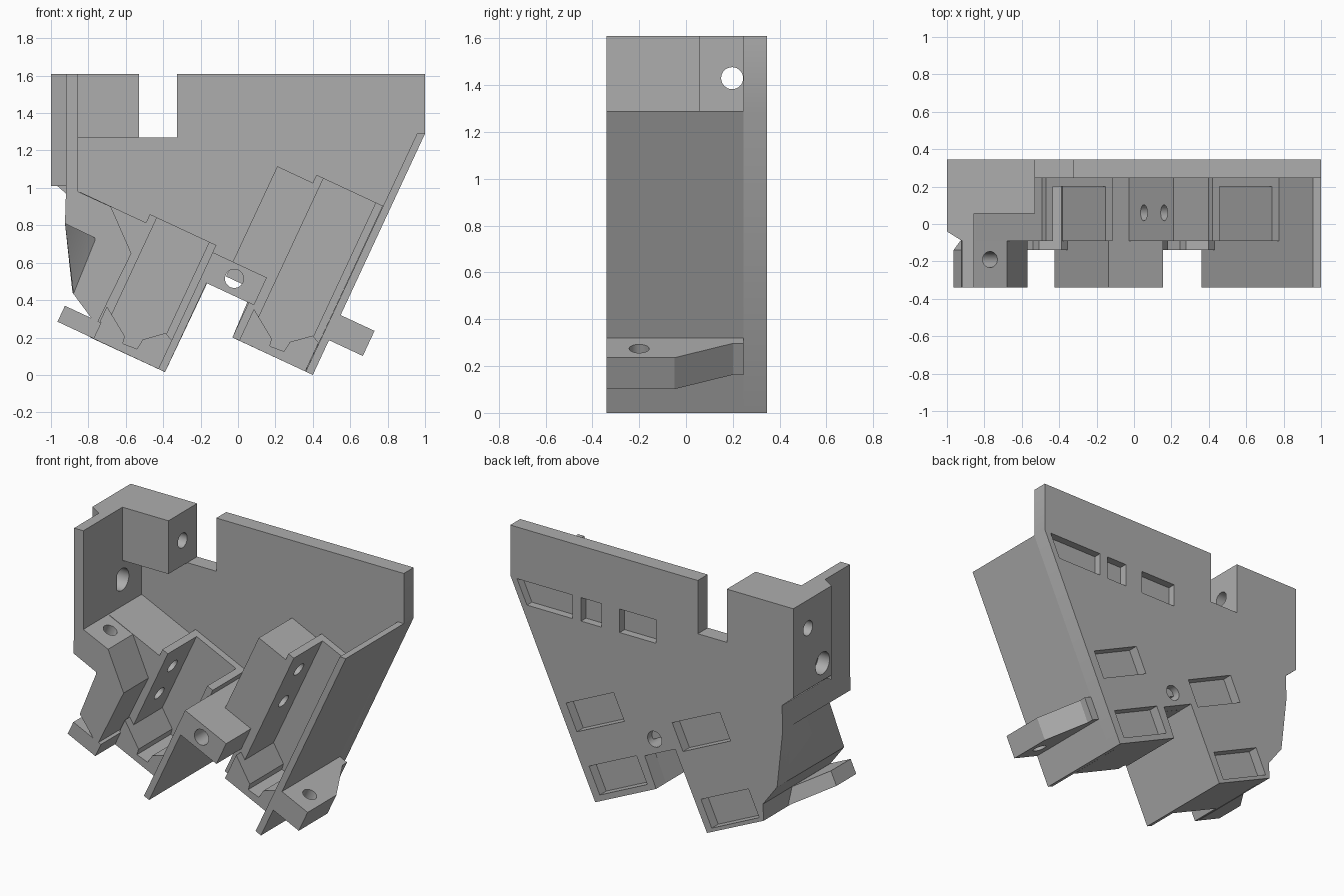
import bpy, bmesh, math

cube = bpy.data.objects.get("Cube")
if cube:
    bpy.data.objects.remove(cube, do_unlink=True)

grey = bpy.data.materials.new("plain grey")
grey.use_nodes = True
colour = (0.42, 0.42, 0.42, 1)
grey.diffuse_color = colour
grey.node_tree.nodes["Principled BSDF"].inputs["Base Color"].default_value = colour

C, S = math.cos(math.radians(25)), math.sin(math.radians(25))
BACK, PLATE, RIM, FRONT = 0.345, 0.245, -0.09, -0.34


def tilt(u, y, v):
    return (C * u + S * v, y, C * v - S * u)


# Extrusion frames: (profile a, profile b, depth) -> point
def flat(a, b, d):
    return (a, d, b)


def slanted(a, b, d):
    return tilt(a, d, b)


def along_u(a, b, d):
    return tilt(d, b, a)


def along_v(a, b, d):
    return tilt(a, b, d)


def along_x(a, b, d):
    return (d, a, b)


def along_z(a, b, d):
    return (a, b, d)


def prism(name, pts, d0, d1, frame=flat, end=None):
    bm = bmesh.new()
    lo = [bm.verts.new(frame(a, b, d0)) for a, b in pts]
    hi = [bm.verts.new(frame(a, b, d1)) for a, b in (end or pts)]
    bm.faces.new(lo)
    bm.faces.new(hi[::-1])
    n = len(pts)
    for i in range(n):
        j = (i + 1) % n
        bm.faces.new((lo[i], hi[i], hi[j], lo[j]))
    bmesh.ops.recalc_face_normals(bm, faces=bm.faces)
    me = bpy.data.meshes.new(name)
    bm.to_mesh(me)
    bm.free()
    me.materials.append(grey)
    ob = bpy.data.objects.new(name, me)
    bpy.context.collection.objects.link(ob)
    return ob


def rect(a0, a1, b0, b1):
    return [(a0, b0), (a1, b0), (a1, b1), (a0, b1)]


def circle(a, b, r, n=32):
    return [(a + r * math.cos(2 * math.pi * i / n),
             b + r * math.sin(2 * math.pi * i / n)) for i in range(n)]


def cut(targets, *args, **kw):
    cutter = prism("cutter", *args, **kw)
    cutter.hide_render = True
    for ob in targets:
        mod = ob.modifiers.new("cut", "BOOLEAN")
        mod.operation = "DIFFERENCE"
        mod.solver = "EXACT"
        mod.object = cutter
        bpy.context.view_layer.objects.active = ob
        bpy.ops.object.modifier_apply(modifier=mod.name)
    bpy.data.objects.remove(cutter, do_unlink=True)


parts = []


def part(*args, **kw):
    ob = prism(*args, **kw)
    parts.append(ob)
    return ob


# Back plate with top notch and lower gap
plate = part("back_plate", [
    (-1, 1.61), (-.53, 1.61), (-.53, 1.27), (-.325, 1.27), (-.325, 1.61),
    (1, 1.61), (1, 1.29), (.4, 0), (-.03, .2), (.05, .39), (-.165, .49),
    (-.39, .015), (-.79, .2), (-.785, .305), (-.885, .44), (-.925, .81),
    (-.92, .97), (-1, 1.04)], PLATE, BACK)

# Corner block and side wall
block = part("corner_block", rect(-.99, -.53, 1.27, 1.61), .055, BACK)
side = part("side_wall", [(-1, 1.61), (-.855, 1.61), (-.855, .95),
                          (-.92, .97), (-1, 1.04)], -.04, BACK)
part("side_wall_front", rect(-.92, -.855, .95, 1.61), FRONT, 0)
part("side_wall_chamfer", [(-1, -.04), (-.92, RIM), (-.92, -.04)],
     1.01, 1.61, along_z)

# Mounting arm with tapered relief behind its shelf
arm = part("mounting_arm", [
    (-.855, .98), (-.68, .9), (-.57, .65), (-.79, .2), (-.785, .305),
    (-.885, .44), (-.925, .81), (-.92, .97)], FRONT, .3)
cut([arm], [(-1, .845), (-.76, .73), (-.885, .42), (-1, .4)], -.36, .25,
    end=[(-1, .845), (-.925, .81), (-.885, .44), (-1, .4)])
cut([arm], circle(-1.095, -.19, .043), .25, .65, along_v)

# Thick walls beside the channels
left_thick = part("left_thick_wall", [(-1.18, .53), (-.785, .53), (-.785, -.15)],
                  RIM, .3, slanted)
right_thick = part("right_thick_wall", rect(-.281, -.068, .45, 1.1),
                   RIM, .3, slanted)
part("channel_leg", rect(-.112, -.068, .169, .45), RIM, BACK, slanted)

# Bridge between the channels
bridge = part("bridge", rect(-.36, -.08, .374, .537), FRONT, PLATE + .01, slanted)
cut([bridge, plate], circle(-.02, .515, .05), -.5, .5)

# Two channels, each with rim, pocket, end stop and screw holes
STOP = [(0, .187), (.155, .082), (.161, .043), (.241, .049), (.249, .108),
        (.344, .19), (.39, .17), (.39, 0), (0, 0)]
for side_name, u, v, top, thick, holes in (
        ("left", -.79, -.151, .58, left_thick, (.19, .41)),
        ("right", -.072, .169, 1.147, right_thick, (.728, .983))):
    channel = part(side_name + "_channel", rect(u, u + .392, v, top),
                   RIM, PLATE + .02, slanted)
    cut([channel], rect(u + .042, u + .35, v + .03, top + .1), -.3, .2, slanted)
    part(side_name + "_end_stop", [(u + a, v + b) for a, b in STOP],
         -.14, .22, slanted)
    for h in holes:
        cut([channel, thick], circle(h, .06, .043), u - .25, u + .1, along_u)

# Tall outer walls of the channels
part("left_channel_wall", rect(-.4, -.36, -.151, .537), FRONT, .3, slanted)
part("right_channel_wall", [(.957, 1.29), (1, 1.29), (.4, 0), (.362, .018)],
     FRONT, BACK)

# Screw tabs
right_tab = part("right_tab", [
    (.34, FRONT), (.562, FRONT), (.562, -.05), (.417, .2), (.417, PLATE),
    (.34, PLATE)], .374, .522, along_v)
cut([right_tab], circle(.47, -.2, .043), .3, .6, along_v)
part("left_tab", [(-.78, FRONT), (-.995, FRONT), (-.995, -.14), (-.8, .1),
                  (-.78, .1)], -.15, -.056, along_v)

# Holes through the side wall and corner block
cut([side, block], circle(.197, 1.43, .047), -1.2, -.4, along_x)
cut([side], circle(.05, 1.15, .07), -1.2, -.7, along_x)

# Shallow pockets in the back
cut([plate], [(.957, 1.28), (.56, 1.28), (.56, 1.13), (.885, 1.13)], .295, .4)
for x0, x1 in ((.355, .5), (-.03, .227)):
    cut([plate], rect(x0, x1, 1.13, 1.28), .295, .4)
for x, z in ((.4, .575), (.238, .215), (-.35, .65), (-.553, .215)):
    u, v = C * x - S * z, S * x + C * z
    pocket = rect(u - .185, u + .185, v - .09, v + .09)
    hit = [p for p in parts if p.name in
           ("back_plate", "channel_leg", "right_channel_wall", "corner_block")]
    cut(hit[:1], pocket, .28, .4, slanted)

for ob in parts:
    bpy.ops.object.select_all(action="DESELECT")
    ob.select_set(True)
    bpy.context.view_layer.objects.active = ob
    bpy.ops.object.shade_smooth_by_angle(angle=math.radians(30))
